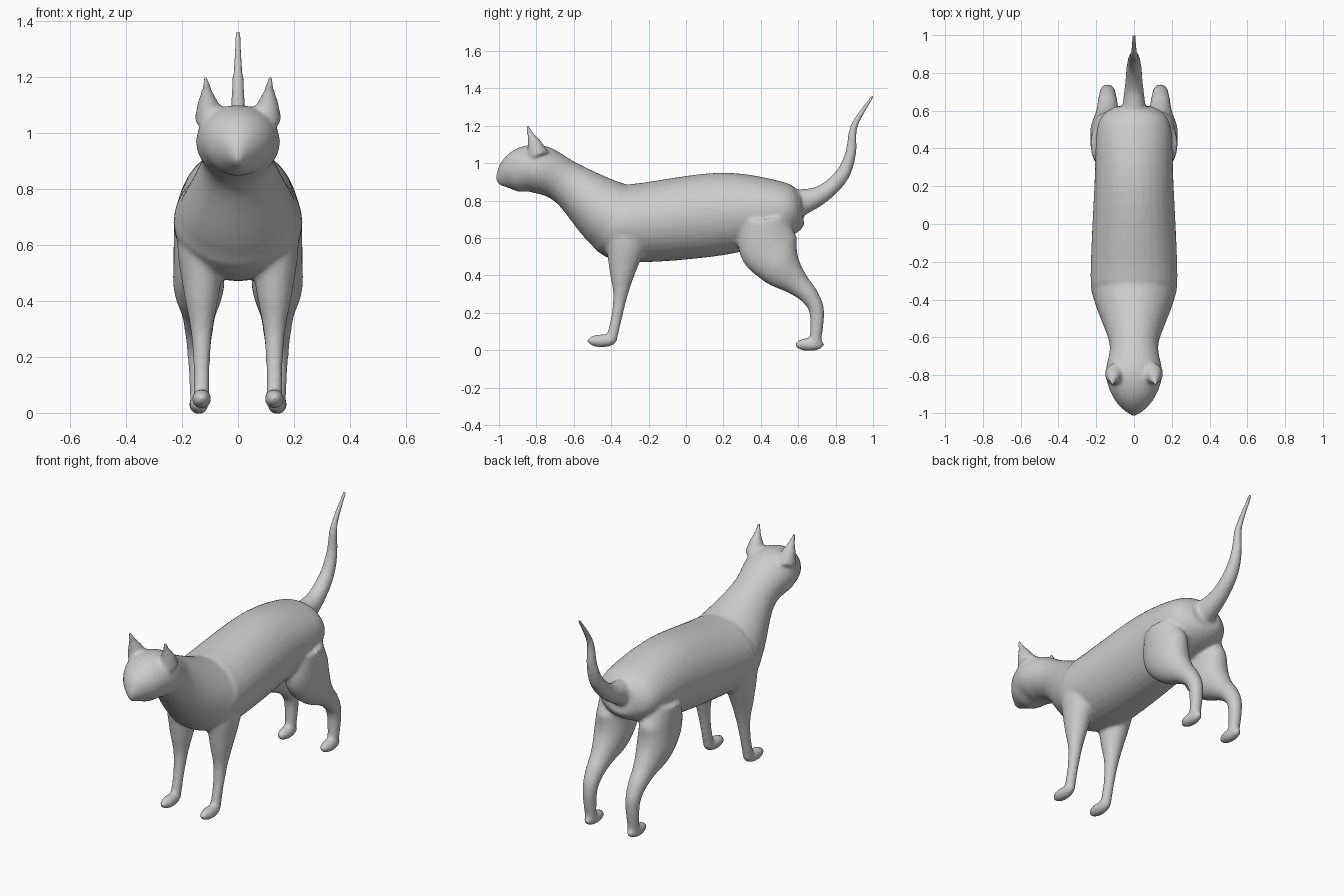
import bpy, bmesh, math
from mathutils import Matrix, Vector

default_cube = bpy.data.objects.get("Cube")
if default_cube:
    bpy.data.objects.remove(default_cube, do_unlink=True)

# One plain grey coat
fur = bpy.data.materials.new("grey_fur")
fur.use_nodes = True
fur.diffuse_color = (.6, .6, .6, 1)
shader = fur.node_tree.nodes["Principled BSDF"]
shader.inputs["Base Color"].default_value = fur.diffuse_color

SIDES = 32
STEPS = 6


def catmull(before, start, end, after, t):
    """Point on the smooth curve between start and end."""
    leave, arrive = (end - before) / 2, (after - start) / 2
    bend = 3 * (end - start) - 2 * leave - arrive
    twist = leave + arrive - 2 * (end - start)
    return start + t * (leave + t * (bend + t * twist))


def smooth_path(stations):
    """Fill in the path between the given stations."""
    last = len(stations) - 1
    path = []
    for i in range(last):
        near = [Vector(stations[min(max(j, 0), last)]) for j in range(i - 1, i + 3)]
        path += [catmull(*near, step / STEPS) for step in range(STEPS)]
    return path + [Vector(stations[last])]


def limb_width(radius):
    """Slim parts are round, thick parts are flattened sideways."""
    return min(radius, .02 + .6 * radius, .09)


def finish(name, bm):
    bmesh.ops.recalc_face_normals(bm, faces=bm.faces)
    mesh = bpy.data.meshes.new(name)
    bm.to_mesh(mesh)
    bm.free()
    mesh.materials.append(fur)
    part = bpy.data.objects.new(name, mesh)
    bpy.context.collection.objects.link(part)
    return part


def loft(name, stations, x=0, lean=0):
    """Skin ovals square to a path; a station is y, z, radius and half width."""
    path = smooth_path(stations)
    bm = bmesh.new()
    rings = []
    for i, centre in enumerate(path):
        y, z, radius, width = centre
        along = path[min(i + 1, len(path) - 1)] - path[max(i - 1, 0)]
        across = Vector((0, -along.y, along.x)).normalized() * radius
        sideways = Vector((width, 0, 0))
        middle = Vector((x + lean * (z - path[0].y), y, z))
        angles = [math.tau * k / SIDES for k in range(SIDES)]
        rings.append([bm.verts.new(middle + across * math.cos(a) + sideways * math.sin(a))
                      for a in angles])
    for ring, following in zip(rings, rings[1:]):
        for k in range(SIDES):
            bm.faces.new((ring[k - 1], ring[k], following[k], following[k - 1]))
    bm.faces.new(rings[0])
    bm.faces.new(rings[-1])
    return finish(name, bm)


def round_loft(name, stations, x=0, lean=0):
    """Loft whose half width follows from its radius."""
    return loft(name, [(y, z, r, limb_width(r)) for y, z, r in stations], x, lean)


def paw(name, x, y, z):
    """Flattened ball, long from heel to toe."""
    bm = bmesh.new()
    shape = Matrix.LocRotScale(Vector((x, y, z)), None, Vector((.035, .08, .035)))
    bmesh.ops.create_uvsphere(bm, u_segments=SIDES, v_segments=SIDES // 2,
                              radius=1, matrix=shape)
    return finish(name, bm)


# Head, neck and trunk, from nose to rump
trunk = [(-1.01, .9, .02, .01), (-.93, .94, .1, .1), (-.8, .97, .13, .15),
         (-.63, .89, .12, .13), (-.4, .72, .19, .21), (-.27, .68, .21, .23),
         (.2, .73, .22, .21), (.53, .75, .15, .19), (.62, .76, .09, .1)]

# Tail, from rump to tip
tail = [(.58, .78, .08), (.72, .83, .05), (.83, .93, .04),
        (.88, 1.05, .03), (.9, 1.2, .02), (1, 1.36, .01)]

# Front leg, from shoulder to ankle
front_leg = [(-.31, .7, .1), (-.32, .58, .11), (-.34, .42, .07),
             (-.35, .3, .04), (-.37, .18, .03), (-.4, .05, .03)]

# Hind leg, from thigh over the hock to ankle
hind_leg = [(.42, .7, .12), (.44, .56, .16), (.5, .45, .12), (.59, .36, .07),
            (.66, .29, .05), (.7, .2, .04), (.69, .03, .03)]

# Pointed ear, from base to tip
ear = [(-.79, 1.04, .06), (-.81, 1.1, .04), (-.83, 1.15, .02), (-.85, 1.2, .01)]

parts = [loft("trunk", trunk), round_loft("tail", tail)]
for label, side in (("left", 1), ("right", -1)):
    parts += [
        round_loft(label + "_front_leg", front_leg, side * .13),
        round_loft(label + "_hind_leg", hind_leg, side * .14),
        round_loft(label + "_ear", ear, side * .1, side * .1),
        paw(label + "_front_paw", side * .13, -.45, .05),
        paw(label + "_hind_paw", side * .14, .66, .03),
    ]

# Fuse the parts into one smooth skin
bpy.ops.object.select_all(action="DESELECT")
for part in parts:
    part.select_set(True)
bpy.context.view_layer.objects.active = parts[0]
bpy.ops.object.join()
body = bpy.context.view_layer.objects.active
body.name = "cat_body"
skin = body.modifiers.new("skin", "REMESH")
skin.mode = "VOXEL"
skin.voxel_size = .01
skin.use_smooth_shade = True
soften = body.modifiers.new("soften", "SMOOTH")
soften.factor = .5
soften.iterations = 10
